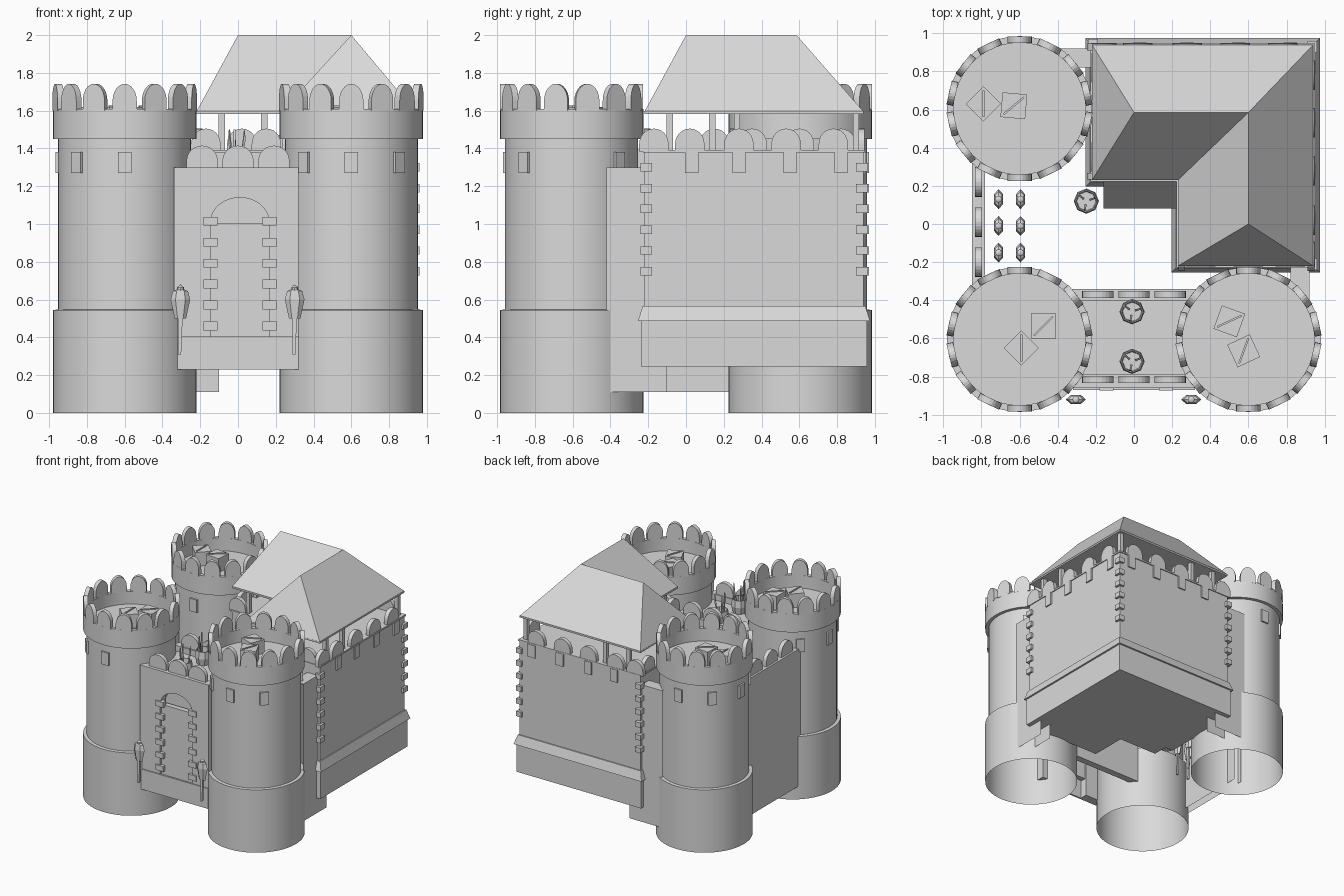
import bpy, bmesh, math

default_cube = bpy.data.objects.get("Cube")
if default_cube:
    bpy.data.objects.remove(default_cube, do_unlink=True)

stone = bpy.data.materials.new("stone_grey")
stone.use_nodes = True
stone_colour = (0.7, 0.7, 0.7, 1)
stone.diffuse_color = stone_colour
stone.node_tree.nodes["Principled BSDF"].inputs["Base Color"].default_value = stone_colour


def finish(name, bm, loc=(0, 0, 0), turn=0, smooth=False):
    """Turn a bmesh into a placed object; turn is in degrees about z."""
    bmesh.ops.recalc_face_normals(bm, faces=bm.faces)
    mesh = bpy.data.meshes.new(name)
    bm.to_mesh(mesh)
    bm.free()
    mesh.materials.append(stone)
    if smooth:
        mesh.shade_smooth()
        mesh.set_sharp_from_angle(angle=math.radians(35))
    ob = bpy.data.objects.new(name, mesh)
    ob.location = loc
    ob.rotation_euler.z = math.radians(turn)
    bpy.context.collection.objects.link(ob)


def loft(name, rings, loc=(0, 0, 0), turn=0):
    """Skin a stack of equal rings and cap both ends."""
    bm = bmesh.new()
    stack = [[bm.verts.new(p) for p in ring] for ring in rings]
    n = len(stack[0])
    for low, high in zip(stack, stack[1:]):
        for i in range(n):
            j = (i + 1) % n
            bm.faces.new((low[i], low[j], high[j], high[i]))
    bm.faces.new(stack[0])
    bm.faces.new(stack[-1])
    finish(name, bm, loc, turn)


def prism(name, outline, depth, loc=(0, 0, 0), turn=0):
    """Extrude an upright x-z outline along its own y."""
    loft(name, [[(x, y, z) for x, z in outline] for y in (-depth / 2, depth / 2)], loc, turn)


def box(name, lo, hi):
    x0, y0, z0 = lo
    x1, y1, z1 = hi
    outline = [(x0, z0), (x1, z0), (x1, z1), (x0, z1)]
    prism(name, outline, y1 - y0, (0, (y0 + y1) / 2, 0))


def arch(width, height, rise, steps=12):
    """Outline with a straight foot and a rounded head."""
    half = width / 2
    head = [(half * math.cos(math.pi * i / steps),
             height - rise + rise * math.sin(math.pi * i / steps)) for i in range(steps + 1)]
    return [(half, 0)] + head + [(-half, 0)]


def lathe(name, profile, loc, steps, smooth=True):
    bm = bmesh.new()
    verts = [bm.verts.new((r, 0, z)) for r, z in profile]
    edges = [bm.edges.new(pair) for pair in zip(verts, verts[1:])]
    bmesh.ops.spin(bm, geom=verts + edges, cent=(0, 0, 0), axis=(0, 0, 1),
                   angle=math.tau, steps=steps, use_duplicate=False)
    bmesh.ops.remove_doubles(bm, verts=bm.verts, dist=0.0001)
    finish(name, bm, loc, 0, smooth)


def merlon(name, loc, turn, width=0.155, height=0.12, rise=0.08, thick=0.035):
    prism(name, arch(width, height, rise), thick, loc, turn)


slit = [(-0.035, -0.055), (0.035, -0.055), (0.035, 0.055), (-0.035, 0.055)]


# Round towers, open underneath, with a sunken roof deck
tower_profile = [(0.38, 0), (0.38, 0.545), (0.352, 0.547), (0.352, 1.45), (0.38, 1.45),
                 (0.38, 1.61), (0.345, 1.61), (0.345, 1.5), (0, 1.5)]


def tower(name, cx, cy, window_angles, crates):
    lathe(name, tower_profile, (cx, cy, 0), 48)
    count = 14
    for i in range(count):
        a = 360 * i / count - 90
        c, s = math.cos(math.radians(a)), math.sin(math.radians(a))
        merlon(name + "_merlon", (cx + 0.361 * c, cy + 0.361 * s, 1.6), a + 90, 0.128, 0.142, 0.09)
    for a in window_angles:
        c, s = math.cos(math.radians(a)), math.sin(math.radians(a))
        prism(name + "_window", slit, 0.03, (cx + 0.35 * c, cy + 0.35 * s, 1.325), a + 90)
    for x, y, turn in crates:
        crate = [(-0.065, 0), (0.065, 0), (0.065, 0.12), (-0.065, 0.12)]
        prism(name + "_crate", crate, 0.13, (x, y, 1.5), turn)
        strap = [(-0.07, 0), (0.07, 0), (0.07, 0.008), (-0.07, 0.008)]
        prism(name + "_crate_strap", strap, 0.01, (x, y, 1.62), turn + 45)


tower("front_right_tower", -0.6, -0.605, (135, 180, 225, 270),
      [(-0.475, -0.535, 0), (-0.59, -0.65, 45)])
tower("front_left_tower", 0.6, -0.605, (45, 225, 270, 315),
      [(0.5, -0.51, -20), (0.575, -0.665, 25)])
tower("back_right_tower", -0.6, 0.605, (90, 135, 180, 225, 270),
      [(-0.79, 0.63, 45), (-0.63, 0.62, -5)])


# L-shaped keep with a flared skirt
def l_ring(z, off=0):
    lo, hi, inner = -0.22 - off, 0.94 + off, 0.23 - off
    return [(lo, hi, z), (lo, inner, z), (inner, inner, z),
            (inner, lo, z), (hi, lo, z), (hi, hi, z)]


loft("keep_walls", [l_ring(0.26), l_ring(1.38)])
loft("keep_ledge", [l_ring(1.378, 0.008), l_ring(1.392, 0.008)])
loft("keep_skirt", [l_ring(0.245, 0.018), l_ring(0.49, 0.018)])
loft("keep_skirt_slope", [l_ring(0.487, 0.034), l_ring(0.565, 0.01)])

# Lean-to in the inner corner of the keep
lean_to = [(0.08, 0.245), (0.24, 0.245), (0.24, 0.8), (0.08, 0.6)]
prism("lean_to", lean_to, 0.39, (0.035, 0, 0), 90)

# Keep battlements and windows on the two long outer sides
for t in (-0.17, 0.02, 0.28, 0.53, 0.78):
    merlon("keep_side_merlon", (0.928, t, 1.385), 90)
    merlon("keep_back_merlon", (t, 0.928, 1.385), 0)
for t in (0.03, 0.28, 0.55, 0.82):
    prism("keep_side_window", slit, 0.02, (0.942, t, 1.325), 90)
    prism("keep_back_window", slit, 0.02, (t, 0.942, 1.325), 0)
for t in (-0.17, 0.15):
    merlon("keep_courtyard_merlon", (t, 0.25, 1.385), 0)
    merlon("keep_courtyard_merlon", (0.25, t, 1.385), 90)
for t in (0.35, 0.6, 0.82):
    merlon("keep_end_merlon", (-0.205, t, 1.385), 90)
    merlon("keep_end_merlon", (t, -0.205, 1.385), 0)

# Corner stones
for x, y in ((0.94, -0.21), (0.94, 0.93), (-0.21, 0.94)):
    for i in range(6):
        z = 0.75 + 0.11 * i
        box("keep_corner_stone", (x - 0.03, y - 0.03, z - 0.022), (x + 0.02, y + 0.03, z + 0.022))

# Posts that carry the roof
posts = [(0.9, 0.9), (0.27, 0.27)]
for t in (-0.085, 0.14):
    posts += [(t, 0.9), (0.9, t), (t, 0.27), (0.27, t)]
for x, y in posts:
    box("roof_post", (x - 0.017, y - 0.017, 1.38), (x + 0.017, y + 0.017, 1.62))

# Hipped roof following the L
bm = bmesh.new()
eave = [bm.verts.new(p) for p in l_ring(1.595)]
ridge = [bm.verts.new(p) for p in ((0, 0.585, 2), (0.6, 0.585, 2), (0.6, 0, 2))]
a, b, c, d, e, f = eave
p, q, r = ridge
for face in ((a, b, p), (b, c, q, p), (c, d, r, q), (d, e, r), (e, f, q, r), (f, a, p, q), eave):
    bm.faces.new(face)
finish("keep_roof", bm)
loft("roof_eave", [l_ring(1.582), l_ring(1.597)])


# Curtain walls: folded sheets, open at the foot and both ends
def curtain(name, loc, length, thick, turn):
    bm = bmesh.new()
    half = thick / 2
    section = [(-half, 0.11), (-half, 1.3), (half, 1.3), (half, 0.11)]
    ends = [[bm.verts.new((x, y, z)) for y, z in section] for x in (-length / 2, length / 2)]
    for i in range(3):
        bm.faces.new((ends[0][i], ends[0][i + 1], ends[1][i + 1], ends[1][i]))
    finish(name, bm, loc, turn)


curtain("right_curtain_wall", (-0.815, 0, 0), 0.72, 0.07, 90)
curtain("back_curtain_wall", (-0.26, 0.87, 0), 0.32, 0.1, 0)
curtain("left_curtain_wall", (0.87, -0.26, 0), 0.32, 0.1, 90)
for t in (-0.2, 0.01, 0.22):
    merlon("curtain_merlon", (-0.815, t, 1.295), 90)

# Gatehouse: front wall with arched opening, rear wall and deck
opening = [(x + 0.01, z + 0.23) for x, z in arch(0.31, 0.91, 0.13, 16)]
front = [(0.32, 0.23), (0.32, 1.3), (-0.34, 1.3), (-0.34, 0.23)] + opening[::-1]
prism("gate_front_wall", front, 0.07, (0, -0.825, 0))
box("gate_rear_wall", (-0.33, -0.4, 0.23), (0.33, -0.34, 1.3))
box("gate_deck", (-0.33, -0.8, 1.2), (0.33, -0.38, 1.25))
box("gate_sill", (-0.32, -0.87, 0.23), (0.32, -0.855, 0.405))
box("gate_door", (-0.15, -0.845, 0.39), (0.17, -0.8, 1.005))
box("gate_arch_back", (-0.16, -0.775, 0.95), (0.18, -0.76, 1.16))
for t in (-0.19, 0, 0.19):
    merlon("gate_merlon", (t, -0.815, 1.295), 0, 0.165)
    merlon("gate_merlon", (t, -0.37, 1.295), 0, 0.165)
for x in (-0.145, 0.168):
    for i in range(6):
        z = 0.46 + 0.111 * i
        box("gate_jamb_stone", (x - 0.037, -0.872, z - 0.023), (x + 0.037, -0.83, z + 0.023))


# Guards: coat, head and legs
def guard(x, y, turn):
    rings = []
    for z, w, t in ((0.5, 0.03, 0.016), (0.6, 0.052, 0.028), (0.645, 0.04, 0.022), (0.655, 0.016, 0.014)):
        rings.append([(w * math.cos(k * math.pi / 3), t * math.sin(k * math.pi / 3), z) for k in range(6)])
    loft("guard_body", rings, (x, y, 0), turn)
    lathe("guard_head", [(0, 0.64), (0.018, 0.65), (0.018, 0.665), (0, 0.68)], (x, y, 0), 8)
    leg = [(-0.012, 0.31), (0.004, 0.31), (0.012, 0.51), (-0.012, 0.51)]
    prism("guard_legs", leg, 0.018, (x, y, 0), turn)


for x in (-0.305, 0.3):
    guard(x, -0.92, 0)
for x in (-0.71, -0.595):
    for y in (-0.15, -0.01, 0.13):
        guard(x, y, 90)

# Open barrels holding spears
for x, y, z in ((-0.01, -0.46, 1.25), (-0.01, -0.72, 1.25), (-0.25, 0.12, 0.31)):
    barrel = [(0, 0), (0.052, 0), (0.066, 0.06), (0.06, 0.12), (0.054, 0.12), (0.05, 0.03), (0, 0.03)]
    lathe("barrel", barrel, (x, y, z), 8, False)
    for turn in (20, 140, 260):
        spear = [(0.018, 0.03), (0.026, 0.03), (0.052, 0.2), (0.046, 0.25), (0.04, 0.2)]
        prism("barrel_spear", spear, 0.01, (x, y, z), turn)
